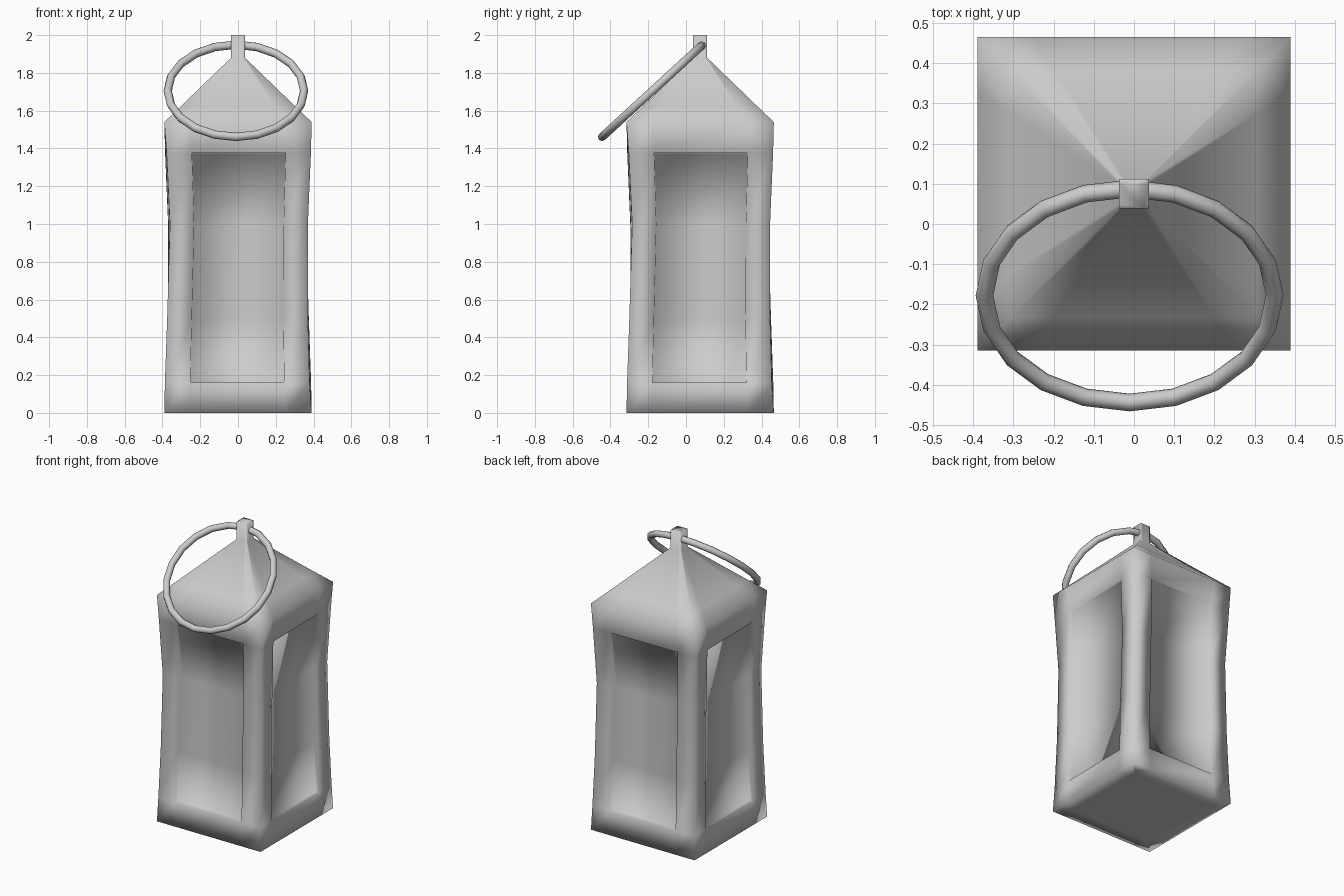
import bpy, bmesh, math

if "Cube" in bpy.data.objects:
    bpy.data.objects.remove(bpy.data.objects["Cube"])

CY = 0.075  # body axis sits a little behind the origin


def finish(name, bm):
    bmesh.ops.recalc_face_normals(bm, faces=bm.faces[:])
    me = bpy.data.meshes.new(name)
    bm.to_mesh(me)
    bm.free()
    ob = bpy.data.objects.new(name, me)
    bpy.context.collection.objects.link(ob)
    for p in me.polygons:
        p.use_smooth = True
    return ob


# Lantern body: twisted-looking waisted rings, pyramid roof and top post
# (height, corner x, corner y) for one corner, repeated by quarter turns
rings = [(0, .39, .39), (.16, .379, .387), (.5, .37, .375), (1.0, .37, .36),
         (1.375, .386, .378), (1.54, .39, .39), (1.62, .306, .306),
         (1.88, .037, .037), (2.0, .037, .037)]
bm = bmesh.new()
levels = []
for z, a, b in rings:
    corners = [(-b, -a), (a, -b), (b, a), (-a, b)]
    loop = []
    for i in range(4):
        (x0, y0), (x1, y1) = corners[i], corners[(i + 1) % 4]
        for t in (0, .175, .825):
            loop.append(bm.verts.new((x0 + (x1 - x0) * t, CY + y0 + (y1 - y0) * t, z)))
    levels.append(loop)
panels = []
for r in range(len(levels) - 1):
    lo, hi = levels[r], levels[r + 1]
    for i in range(12):
        j = (i + 1) % 12
        f = bm.faces.new((lo[i], lo[j], hi[j], hi[i]))
        if i % 3 == 1 and 1 <= r <= 3:
            panels.append(f)
base = bm.faces.new(levels[0][::-1])
bm.faces.new(levels[-1])
bmesh.ops.recalc_face_normals(bm, faces=bm.faces[:])
# Recessed side panels and a flat base
bmesh.ops.inset_region(bm, faces=panels, thickness=.003, depth=-.022)
bmesh.ops.inset_region(bm, faces=[base], thickness=.1)
finish("lantern_body", bm)

# Carrying ring, hanging from the post and leaning over the front roof slope
bpy.ops.mesh.primitive_torus_add(major_segments=20, minor_segments=8,
                                 major_radius=.361, minor_radius=.022,
                                 location=(-.011, -.178, 1.705),
                                 rotation=(math.radians(42.5), 0, 0))
ring = bpy.context.object
ring.name = "carrying_ring"
bpy.ops.object.shade_smooth()
